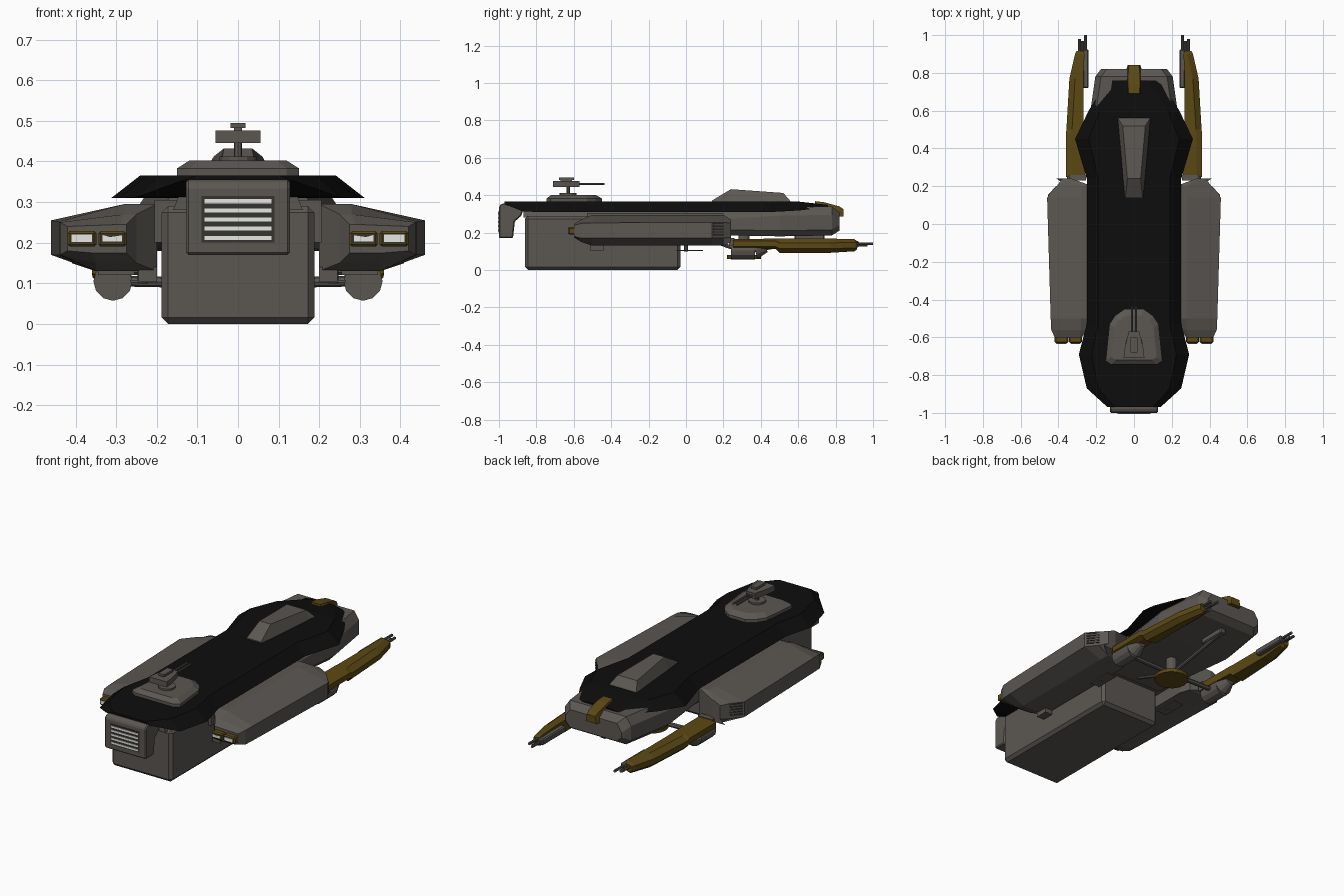
import bpy
import bmesh
import math
from mathutils import Matrix, Vector

default_cube = bpy.data.objects.get("Cube")
if default_cube:
    bpy.data.objects.remove(default_cube, do_unlink=True)


def make_material(name, red, green, blue):
    material = bpy.data.materials.new(name)
    material.use_nodes = True
    colour = (red, green, blue, 1)
    material.diffuse_color = colour
    shader = material.node_tree.nodes["Principled BSDF"]
    shader.inputs["Base Color"].default_value = colour
    shader.inputs["Roughness"].default_value = 0.8
    return material


GREY = make_material("hull grey", 0.105, 0.095, 0.085)
DARK = make_material("dark grey", 0.035, 0.033, 0.03)
BLACK = make_material("deck black", 0.004, 0.004, 0.004)
GOLD = make_material("dull gold", 0.105, 0.065, 0.007)
WHITE = make_material("pale light", 0.8, 0.8, 0.76)


def finish(name, bm, material, mirrored=False, bevel=0):
    """Turn a bmesh into an object, optionally bevelled and mirrored in x."""
    bmesh.ops.recalc_face_normals(bm, faces=bm.faces)
    mesh = bpy.data.meshes.new(name)
    bm.to_mesh(mesh)
    bm.free()
    mesh.materials.append(material)
    obj = bpy.data.objects.new(name, mesh)
    bpy.context.collection.objects.link(obj)
    if bevel:
        modifier = obj.modifiers.new("Bevel", "BEVEL")
        modifier.width = bevel
        modifier.segments = 1
    if mirrored:
        modifier = obj.modifiers.new("Mirror", "MIRROR")
        modifier.use_mirror_merge = False
    return obj


def loft(name, sections, material, mirrored=False, bevel=0):
    """Skin a row of matching closed cross-sections and cap both ends."""
    bm = bmesh.new()
    rings = [[bm.verts.new(p) for p in section] for section in sections]
    for first, second in zip(rings, rings[1:]):
        for i in range(len(first)):
            j = (i + 1) % len(first)
            bm.faces.new((first[i], first[j], second[j], second[i]))
    bm.faces.new(rings[0])
    bm.faces.new(rings[-1])
    return finish(name, bm, material, mirrored, bevel)


def box(name, xs, ys, zs, material, mirrored=False, bevel=0, turn=0):
    """Box from its extents, turned about its own vertical axis."""
    bm = bmesh.new()
    size = Vector(axis[1] - axis[0] for axis in (xs, ys, zs))
    centre = Vector(sum(axis) / 2 for axis in (xs, ys, zs))
    place = Matrix.Translation(centre) @ Matrix.Rotation(turn, 4, "Z")
    bmesh.ops.create_cube(bm, size=1, matrix=place @ Matrix.Diagonal((*size, 1)))
    return finish(name, bm, material, mirrored, bevel)


def rod(name, start, end, radius, material, mirrored=False, tip=None, sides=8):
    """Cylinder or cone between two points."""
    start, end = Vector(start), Vector(end)
    along = end - start
    turn = along.to_track_quat("Z", "Y").to_matrix().to_4x4()
    bm = bmesh.new()
    bmesh.ops.create_cone(
        bm, cap_ends=True, segments=sides, radius1=radius,
        radius2=radius if tip is None else tip, depth=along.length,
        matrix=Matrix.Translation((start + end) / 2) @ turn)
    return finish(name, bm, material, mirrored)


def trapezoid(y, low, high, z_low, z_high):
    return [(-low, y, z_low), (-high, y, z_high), (high, y, z_high), (low, y, z_low)]


# Cargo container and the spine above it
box("cargo_container", (-.188, .188), (-.86, -.03), (0, .29), GREY, bevel=.016)
loft("spine", [trapezoid(y, .16, .13, .28, .355) for y in (-.87, .5)], GREY)
box("middle_hull", (-.205, .205), (-.53, .2), (.2, .305), GREY)

# Rear hull with chamfered upper and lower edges
hull_rows = [(0, .2, .19, .31), (.24, .22, .185, .32), (.5, .245, .18, .335),
             (.78, .205, .185, .34), (.82, .175, .21, .31)]
hull_sections = []
for y, w, low, high in hull_rows:
    half = [(w - .03, low), (w, low + .03), (w, high - .045), (w - .03, high)]
    ring = half + [(-x, z) for x, z in reversed(half)]
    hull_sections.append([(x, y, z) for x, z in ring])
loft("rear_hull", hull_sections, GREY)

# Black armoured deck
deck_rows = [(-.97, .14, .1, .352), (-.87, .25, .19, .312), (-.69, .292, .225, .31),
             (-.53, .25, .19, .31), (.24, .25, .19, .31), (.45, .312, .24, .31),
             (.6, .24, .18, .318)]
deck = [trapezoid(y, w, top, edge, .366) for y, w, top, edge in deck_rows]
deck.append(trapezoid(.76, .14, .07, .335, .348))
loft("armoured_deck", deck, BLACK)

# Front grille housing, recessed panel and bright slats
loft("grille_housing", [
    [(x, -1, .17), (x, -1, .34), (x, -.985, .355), (x, -.86, .355),
     (x, -.88, .29), (x, -.915, .26), (x, -.925, .17)] for x in (-.128, .128)],
    GREY, bevel=.006)
box("grille_panel", (-.09, .09), (-1.003, -.99), (.2, .315), DARK)
for i in range(5):
    z = .212 + i * .0225
    box("grille_slat", (-.083, .083), (-1.006, -1), (z - .005, z + .005), WHITE)


# Side pods
def pod_section(y, inner, shoulder, outer, low, under, over, top):
    return [(inner, y, low), (inner, y, top), (shoulder, y, top), (outer, y, over),
            (outer, y, under), (shoulder + .07, y, low)]


loft("side_pod", [
    pod_section(-.6, .275, .29, .42, .175, .18, .24, .245),
    pod_section(-.56, .25, .28, .438, .15, .17, .25, .27),
    pod_section(-.5, .2, .28, .441, .13, .17, .252, .295),
    pod_section(.14, .2, .28, .46, .13, .17, .255, .295),
    pod_section(.2, .22, .28, .41, .13, .17, .255, .295),
    pod_section(.24, .33, .34, .38, .15, .175, .25, .27)], GREY, mirrored=True)
for i in range(5):
    z = .185 + i * .015
    box("pod_vent", (.417, .437), (.135, .205), (z, z + .007), DARK,
        mirrored=True, turn=math.radians(42))

# Pod front lamps
for left, right in ((.275, .344), (.348, .42)):
    box("lamp_housing", (left, right), (-.63, -.59), (.19, .229), GOLD,
        mirrored=True, bevel=.006)
    box("lamp_recess", (left + .007, right - .007), (-.632, -.62),
        (.198, .222), DARK, mirrored=True)
box("outer_lamp", (.359, .41), (-.635, -.63), (.202, .22), WHITE, mirrored=True)
loft("inner_lamp", [
    [(.286, y, .203), (.286, y, .218), (.315, y, .214), (.334, y, .219),
     (.334, y, .203)] for y in (-.635, -.63)], WHITE, mirrored=True)

# Small fittings under the pods
box("pod_foot", (.2, .245), (-.51, -.44), (.105, .14), GREY, mirrored=True)
box("pod_plate", (.2, .265), (-.05, .09), (.102, .108), GREY, mirrored=True)
rod("pod_plate_post", (.235, 0, .1), (.235, 0, .15), .012, GREY, mirrored=True)


# Gold side blades
def blade_section(y, inner, outer, low, high):
    side = (low + high) / 2
    return [(inner, y, low + .01), (inner, y, high), (outer - .03, y, high),
            (outer, y, side + .015), (outer, y, side - .015), (outer - .025, y, low)]


loft("side_blade", [
    blade_section(.25, .26, .36, .115, .165),
    blade_section(.48, .265, .36, .112, .168),
    blade_section(.5, .267, .358, .092, .168),
    blade_section(.77, .268, .342, .092, .168),
    blade_section(.9, .262, .312, .1, .165),
    blade_section(.915, .27, .305, .11, .155)], GOLD, mirrored=True)
box("blade_collar", (.255, .345), (.23, .26), (.12, .17), GREY, mirrored=True)

# Blade guns
box("gun_body", (.24, .272), (.72, .925), (.12, .155), GREY, mirrored=True, bevel=.006)
for x, z, end in ((.256, .14, 1), (.272, .132, .97), (.288, .14, .98)):
    rod("gun_barrel", (x, .88, z), (x, end, z), .0075, GREY, mirrored=True)

# Rounded blade mounts and their struts
rod("blade_mount", (.308, .24, .105), (.308, .37, .105), .048, GREY, mirrored=True, sides=12)
rod("blade_mount_tip", (.308, .37, .105), (.308, .43, .12), .048, GREY,
    mirrored=True, tip=.025, sides=12)
rod("mount_strut", (.03, .31, .1), (.28, .31, .105), .013, GREY, mirrored=True)
rod("rear_strut", (0, .33, .1), (0, .7, .165), .011, GREY)
box("strut_foot", (-.018, .018), (.58, .74), (.155, .19), GREY, bevel=.005)
rod("front_strut", (0, .3, .1), (0, .02, .2), .01, GREY)
rod("hub_post", (0, .31, .07), (0, .31, .19), .03, GREY, sides=12)
rod("hub_disc", (0, .31, .06), (0, .31, .08), .09, GOLD, sides=16)

# Sloping raised hood
loft("raised_hood", [
    trapezoid(.14, .05, .045, .36, .372), trapezoid(.24, .06, .035, .36, .432),
    trapezoid(.52, .085, .06, .36, .412), trapezoid(.56, .09, .085, .36, .367)], GREY)

# Gold tail clip
loft("tail_clip", [
    trapezoid(.69, .035, .028, .34, .368), trapezoid(.74, .042, .032, .33, .362),
    trapezoid(.82, .04, .03, .285, .34), trapezoid(.842, .033, .025, .285, .325)], GOLD)

# Turret base
base_half = [(.12, -.745), (.15, -.725), (.13, -.53), (.1, -.485), (.05, -.45)]
base_outline = base_half + [(-x, y) for x, y in reversed(base_half)]
base_sections = []
for z, shrink in ((.36, 1), (.383, 1), (.402, .8)):
    base_sections.append([(x * shrink, -.62 + (y + .62) * shrink, z)
                          for x, y in base_outline])
loft("turret_base", base_sections, GREY)
rod("turret_ring", (0, -.63, .4), (0, -.63, .412), .045, GREY, sides=12)
rod("turret_post", (0, -.63, .4), (0, -.63, .46), .01, GREY)

# Turret head and guns
loft("turret_head", [
    [(x, y, z) for x, y in ((-.055, -.71), (.055, -.71), (.05, -.66),
                            (.028, -.57), (-.028, -.57), (-.05, -.66))]
    for z in (.445, .476)], GREY)
box("turret_sight_mount", (-.01, .01), (-.67, -.61), (.47, .485), GREY)
box("turret_sight", (-.018, .018), (-.68, -.6), (.482, .495), GREY)
rod("turret_gun", (.011, -.58, .46), (.011, -.435, .46), .006, GREY, mirrored=True)
